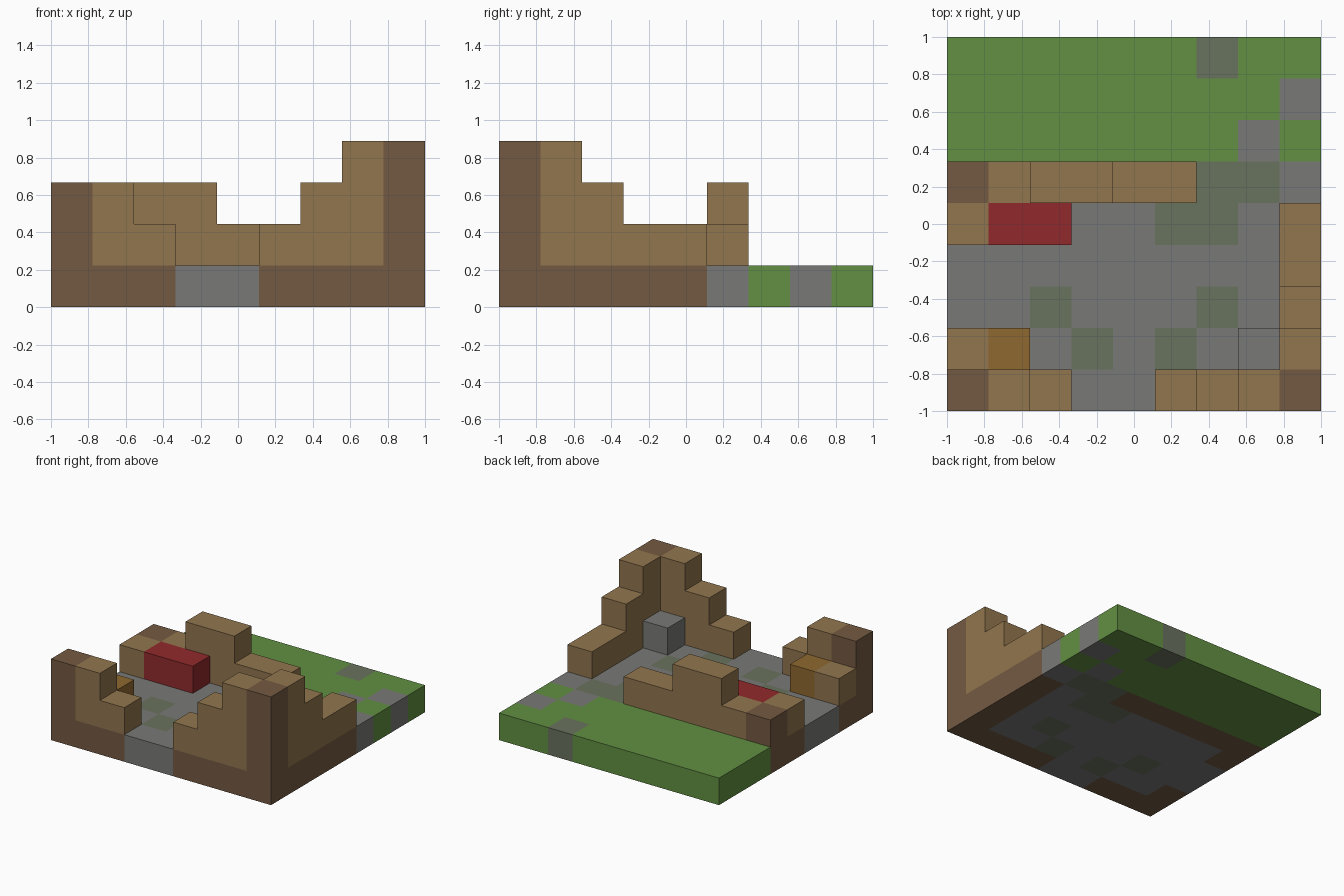
import bpy, bmesh
from mathutils import Vector

if "Cube" in bpy.data.objects:
    bpy.data.objects.remove(bpy.data.objects["Cube"], do_unlink=True)

GRID = 9
CELL = 2 / GRID

COLOURS = {
    "tan_wood": (0.283, 0.181, 0.076),
    "dark_wood": (0.174, 0.102, 0.054),
    "grey_stone": (0.191, 0.191, 0.184),
    "mossy_stone": (0.141, 0.168, 0.112),
    "grass_green": (0.122, 0.279, 0.054),
    "bed_red": (0.283, 0.023, 0.025),
    "chest_orange": (0.275, 0.138, 0.030),
}
materials = {}
for name, rgb in COLOURS.items():
    mat = bpy.data.materials.new(name)
    mat.use_nodes = True
    mat.diffuse_color = (*rgb, 1)
    mat.node_tree.nodes["Principled BSDF"].inputs["Base Color"].default_value = (*rgb, 1)
    materials[name] = mat

# Every filled block: (column, row, level) -> (part, colour)
blocks = {}


def stack(part, colour, col, row, top, bottom=1):
    for level in range(bottom, top):
        blocks[col, row, level] = (part, colour)


# Ground layer, front row first: w wood, s stone, m moss, g grass
GROUND = ["wwwsswwww",
          "wssmsmssw",
          "ssmsssmsw",
          "ssssssssw",
          "wssssmmsw",
          "wwwwwwmms",
          "gggggggsg",
          "ggggggggs",
          "ggggggmgg"]
KEY = {"w": "dark_wood", "s": "grey_stone", "m": "mossy_stone", "g": "grass_green"}
for row, line in enumerate(GROUND):
    for col, letter in enumerate(line):
        stack("ground", KEY[letter], col, row, 1, 0)

# Broken walls, stepping down from the corners
for col, top in {1: 3, 2: 2, 5: 2, 6: 3, 7: 4}.items():
    stack("front_wall", "tan_wood", col, 0, top)
for row, top in {1: 4, 2: 3, 3: 2, 4: 2}.items():
    stack("left_wall", "tan_wood", 8, row, top)
for col, top in {1: 2, 2: 3, 3: 3, 4: 2, 5: 2}.items():
    stack("back_wall", "tan_wood", col, 5, top)
for row in (1, 4):
    stack("right_wall", "tan_wood", 0, row, 2)

# Corner posts
stack("front_right_post", "dark_wood", 0, 0, 3)
stack("front_left_post", "dark_wood", 8, 0, 4)
stack("back_right_post", "dark_wood", 0, 5, 2)

# Furnishings
for col in (1, 2):
    stack("bed", "bed_red", col, 4, 2)
stack("chest", "chest_orange", 1, 1, 2)
stack("stone_block", "grey_stone", 7, 1, 2)


def exposed_faces(bm, cell, slot):
    """Add a square on each side of the block that touches open air."""
    centre = Vector(cell) + Vector((0.5, 0.5, 0.5))
    for axis in range(3):
        for sign in (-1, 1):
            out = Vector((0, 0, 0))
            out[axis] = sign
            neighbour = tuple(int(c + o) for c, o in zip(cell, out))
            if neighbour in blocks:
                continue
            u = Vector((0, 0, 0))
            u[(axis + 1) % 3] = 0.5
            v = out.cross(u)
            mid = centre + out * 0.5
            corners = [mid - u - v, mid + u - v, mid + u + v, mid - u + v]
            verts = [bm.verts.new((p.x * CELL - 1, p.y * CELL - 1, p.z * CELL))
                     for p in corners]
            bm.faces.new(verts).material_index = slot


# Build one object per part, merging flat areas of the same colour
for part in sorted({p for p, _ in blocks.values()}):
    cells = {c: colour for c, (p, colour) in blocks.items() if p == part}
    slots = sorted(set(cells.values()))
    bm = bmesh.new()
    for cell, colour in cells.items():
        exposed_faces(bm, cell, slots.index(colour))
    bmesh.ops.remove_doubles(bm, verts=bm.verts, dist=0.001)
    bmesh.ops.dissolve_limit(bm, angle_limit=0.01, verts=bm.verts,
                             edges=bm.edges, delimit={"MATERIAL"})
    mesh = bpy.data.meshes.new(part)
    bm.to_mesh(mesh)
    bm.free()
    for colour in slots:
        mesh.materials.append(materials[colour])
    bpy.context.collection.objects.link(bpy.data.objects.new(part, mesh))
